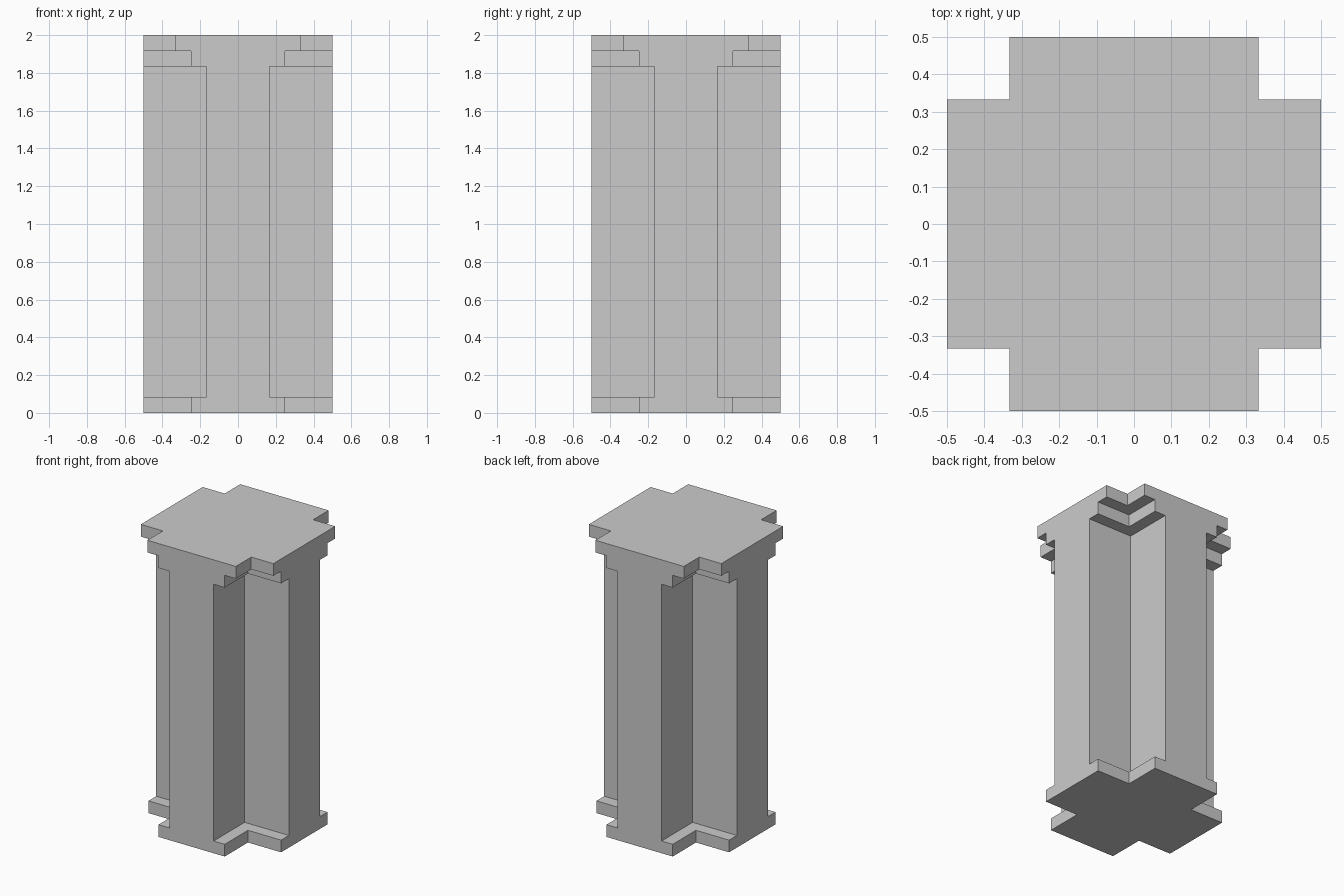
import bpy, bmesh
from mathutils import Matrix

if "Cube" in bpy.data.objects:
    bpy.data.objects.remove(bpy.data.objects["Cube"])

R = 0.5            # reach of every arm
T = 1 / 12         # thickness of one step
# (half arm width, height) going up the notch: base, shaft, two capital steps
PROFILE = [(1/4, 0), (1/4, T), (1/6, T), (1/6, 2 - 2*T),
           (1/4, 2 - 2*T), (1/4, 2 - T), (1/3, 2 - T), (1/3, 2)]

bm = bmesh.new()

# Stepped notch in each of the four corners
corners = []
for k in range(4):
    rot = Matrix.Rotation(k * 1.5707963267948966, 3, 'Z')
    rows = []
    for a, z in PROFILE:
        pts = [(R, a, z), (a, a, z), (a, R, z)]
        rows.append([bm.verts.new(rot @ Matrix.Translation(p).translation) for p in pts])
    for lo, hi in zip(rows, rows[1:]):
        for i in range(2):
            bm.faces.new([lo[i], lo[i + 1], hi[i + 1], hi[i]])
    corners.append(rows)

# Flat outer end of each arm, one outline per side
for k in range(4):
    left = [row[2] for row in corners[k - 1]]
    right = [row[0] for row in corners[k]]
    bm.faces.new(left[::-1] + right)

# Cross-shaped bottom and top
for level in (0, -1):
    bm.faces.new([v for rows in corners for v in rows[level]])

bmesh.ops.recalc_face_normals(bm, faces=bm.faces[:])
mesh = bpy.data.meshes.new("cross_pillar")
bm.to_mesh(mesh)
bm.free()
pillar = bpy.data.objects.new("cross_pillar", mesh)
bpy.context.collection.objects.link(pillar)
